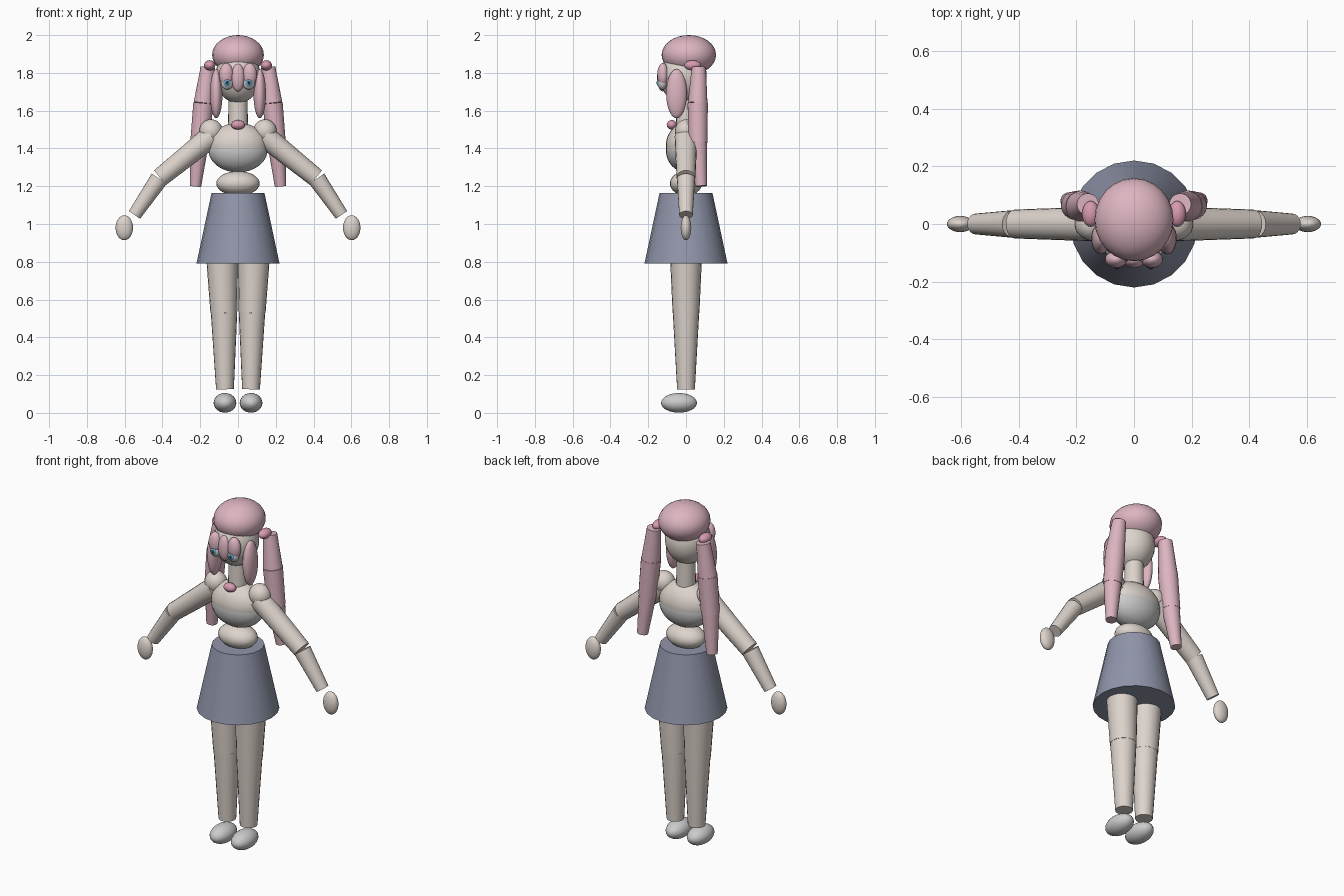
import bpy, bmesh, math
from mathutils import Vector, Matrix

if "Cube" in bpy.data.objects:
    bpy.data.objects.remove(bpy.data.objects["Cube"])


def material(name, rgb):
    m = bpy.data.materials.new(name)
    m.diffuse_color = (*rgb, 1)
    m.use_nodes = True
    m.node_tree.nodes["Principled BSDF"].inputs["Base Color"].default_value = m.diffuse_color
    return m


SKIN = material("skin", (0.72, 0.65, 0.60))
PINK = material("hair_pink", (0.72, 0.46, 0.53))
ROSE = material("ribbon_rose", (0.68, 0.32, 0.43))
NAVY = material("skirt_navy", (0.28, 0.30, 0.40))
BLUE = material("iris_blue", (0.15, 0.42, 0.58))
DARK = material("pupil_dark", (0.03, 0.03, 0.05))


def finish(name, bm, mat):
    me = bpy.data.meshes.new(name)
    bm.to_mesh(me)
    bm.free()
    ob = bpy.data.objects.new(name, me)
    bpy.context.collection.objects.link(ob)
    if mat:
        me.materials.append(mat)
    bpy.ops.object.select_all(action='DESELECT')
    ob.select_set(True)
    bpy.context.view_layer.objects.active = ob
    bpy.ops.object.shade_smooth_by_angle(angle=math.radians(40))
    return ob


def ball(name, centre, radii, mat=None):
    bm = bmesh.new()
    bmesh.ops.create_uvsphere(bm, u_segments=24, v_segments=16, radius=1)
    bmesh.ops.transform(bm, verts=bm.verts,
                        matrix=Matrix.Translation(centre) @ Matrix.Diagonal((*radii, 1)))
    return finish(name, bm, mat)


def limb(name, a, b, r1, r2, mat=None, sides=20):
    a, b = Vector(a), Vector(b)
    rot = Vector((0, 0, 1)).rotation_difference(b - a).to_matrix().to_4x4()
    bm = bmesh.new()
    bmesh.ops.create_cone(bm, cap_ends=True, segments=sides, radius1=r1, radius2=r2,
                          depth=(b - a).length,
                          matrix=Matrix.Translation((a + b) / 2) @ rot)
    return finish(name, bm, mat)


# Head, neck and torso
ball("head", (0, -0.015, 1.78), (0.12, 0.125, 0.14), SKIN)
ball("hair_cap", (0, 0.015, 1.895), (0.137, 0.144, 0.105), PINK)
limb("neck", (0, 0, 1.50), (0, 0, 1.68), 0.053, 0.05, SKIN)
ball("chest", (0, 0, 1.415), (0.157, 0.107, 0.12), SKIN)
ball("top_garment", (0, 0, 1.393), (0.157, 0.107, 0.12))
ball("neck_bow", (0, -0.075, 1.525), (0.037, 0.027, 0.025), ROSE)
ball("waist", (0, 0, 1.215), (0.115, 0.085, 0.065), SKIN)
limb("skirt", (0, 0, 0.79), (0, 0, 1.165), 0.22, 0.14, NAVY)
ball("fringe_middle", (0, -0.125, 1.775), (0.036, 0.028, 0.073), PINK)

for s, side in ((-1, "right"), (1, "left")):
    # Eyes
    ball(side + "_eye_white", (s * 0.058, -0.125, 1.745), (0.032, 0.025, 0.034))
    ball(side + "_iris", (s * 0.058, -0.142, 1.747), (0.019, 0.012, 0.021), BLUE)
    ball(side + "_pupil", (s * 0.058, -0.149, 1.748), (0.009, 0.008, 0.010), DARK)

    # Fringe, side locks and hair ties
    ball(side + "_fringe", (s * 0.062, -0.122, 1.79), (0.038, 0.03, 0.062), PINK)
    ball(side + "_side_lock", (s * 0.115, -0.05, 1.69), (0.033, 0.055, 0.13), PINK)
    ball(side + "_hair_tie", (s * 0.15, 0.035, 1.84), (0.03, 0.045, 0.027), ROSE)

    # Pigtail in three tapering segments
    path = [(0.16, 0.068, 1.83), (0.183, 0.062, 1.64), (0.203, 0.064, 1.43), (0.225, 0.08, 1.20)]
    sizes = [(0.038, 0.052), (0.054, 0.05), (0.048, 0.03)]
    for i, (r1, r2) in enumerate(sizes):
        a, b = [(s * p[0], p[1], p[2]) for p in path[i:i + 2]]
        limb(f"{side}_pigtail_{i + 1}", a, b, r1, r2, PINK)

    # Arm
    ball(side + "_shoulder", (s * 0.143, 0, 1.492), (0.062, 0.058, 0.062), SKIN)
    limb(side + "_upper_arm", (s * 0.14, 0, 1.465), (s * 0.413, 0, 1.245), 0.06, 0.05, SKIN)
    limb(side + "_forearm", (s * 0.417, 0, 1.24), (s * 0.548, 0, 1.048), 0.048, 0.036, SKIN)
    ball(side + "_hand", (s * 0.602, 0, 0.98), (0.046, 0.028, 0.066), SKIN)

    # Leg
    limb(side + "_thigh", (s * 0.085, 0, 0.86), (s * 0.075, 0, 0.53), 0.086, 0.071, SKIN)
    limb(side + "_shin", (s * 0.074, 0, 0.53), (s * 0.069, 0, 0.125), 0.07, 0.047, SKIN)
    ball(side + "_shoe", (s * 0.069, -0.037, 0.053), (0.06, 0.095, 0.052))
